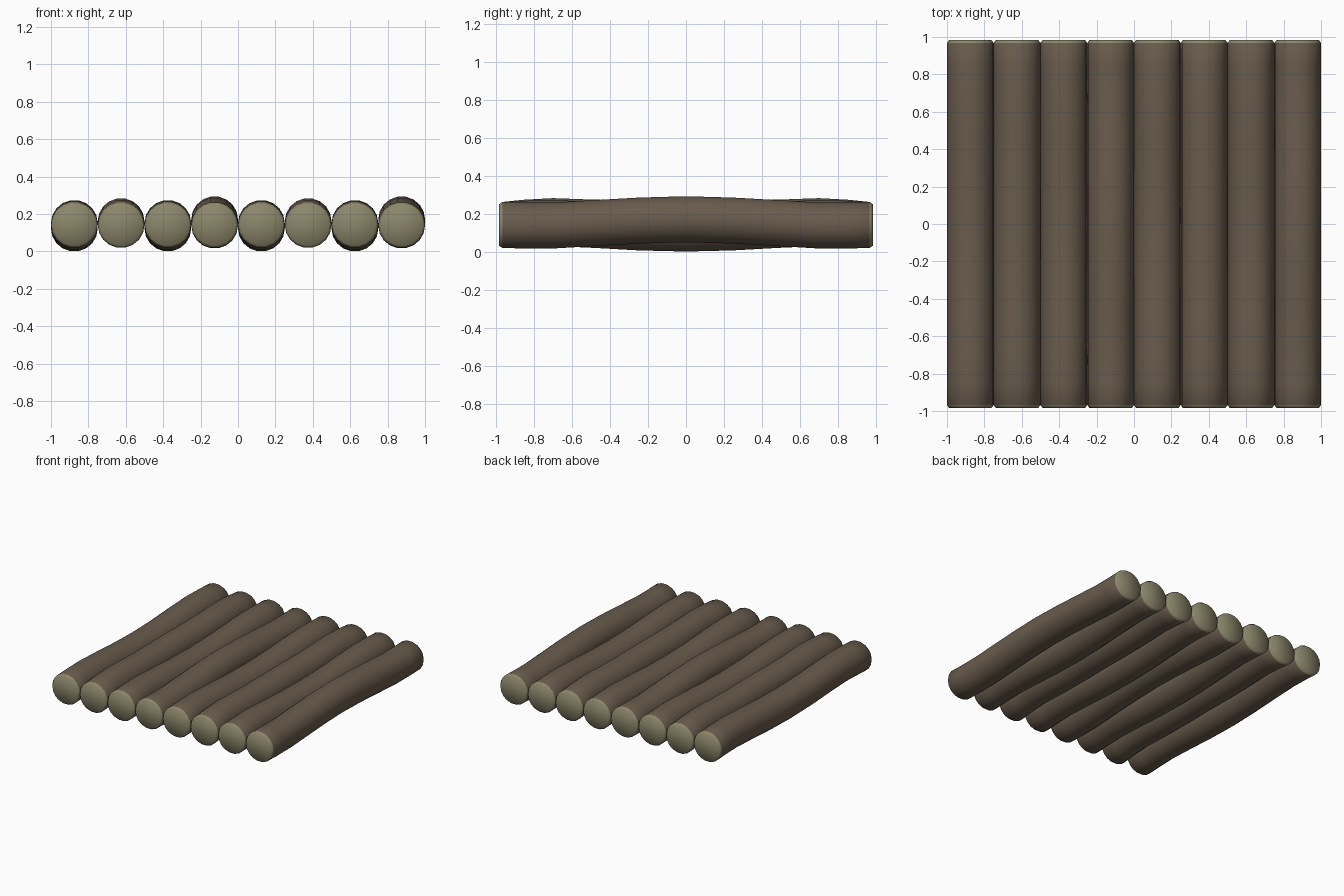
import bpy
import bmesh
import math

cube = bpy.data.objects.get("Cube")
if cube:
    bpy.data.objects.remove(cube)


def make_material(name, rgb):
    mat = bpy.data.materials.new(name)
    mat.use_nodes = True
    colour = (*rgb, 1.0)
    mat.diffuse_color = colour
    mat.node_tree.nodes["Principled BSDF"].inputs["Base Color"].default_value = colour
    return mat


bark = make_material("brown_bark", (0.14, 0.105, 0.072))
cut_wood = make_material("pale_cut_wood", (0.26, 0.24, 0.145))

SIDES = 18
LOGS = 8
SPACING = 0.25
MID_Z = 0.142
RADIUS_X, RADIUS_Z = 0.125, 0.123
RIM_Y, END_Y = 0.968, 0.985

# Bend of a log: height offset by distance from its middle
STATIONS = (0, 0.25, 0.48, 0.7, 0.85, RIM_Y, END_Y)
BENDS = {
    "sagging": (-0.019, -0.013, 0, 0.01, 0.006, 0, 0),
    "wavy": (0.012, 0.009, 0.012, 0.02, 0.012, 0, 0),
    "arched": (0.03, 0.023, 0.01, -0.003, -0.003, 0, 0),
}
ORDER = ("sagging", "wavy", "sagging", "arched")


def add_log(index):
    bm = bmesh.new()
    half = list(zip(STATIONS, BENDS[ORDER[index % len(ORDER)]]))
    path = [(-y, z) for y, z in reversed(half[1:])] + half

    # Rings along the log, narrowed at the two cut ends
    rings = []
    for y, dz in path:
        scale = 0.9 if abs(y) == END_Y else 1.0
        ring = []
        for k in range(SIDES):
            a = math.tau * k / SIDES
            ring.append(bm.verts.new((scale * RADIUS_X * math.cos(a), y,
                                      dz + scale * RADIUS_Z * math.sin(a))))
        rings.append(ring)

    # Bark sides, with the chamfered rims in the cut colour
    last = len(rings) - 2
    for i in range(len(rings) - 1):
        for k in range(SIDES):
            n = (k + 1) % SIDES
            face = bm.faces.new((rings[i][k], rings[i][n],
                                 rings[i + 1][n], rings[i + 1][k]))
            face.material_index = 1 if i in (0, last) else 0

    # Cut ends
    for ring in (rings[0], rings[-1]):
        centre = bm.verts.new((0, ring[0].co.y, 0))
        for k in range(SIDES):
            face = bm.faces.new((centre, ring[k], ring[(k + 1) % SIDES]))
            face.material_index = 1

    bmesh.ops.recalc_face_normals(bm, faces=bm.faces)
    for face in bm.faces:
        face.smooth = True
    name = f"log_{index + 1}"
    mesh = bpy.data.meshes.new(name)
    bm.to_mesh(mesh)
    bm.free()
    mesh.materials.append(bark)
    mesh.materials.append(cut_wood)
    obj = bpy.data.objects.new(name, mesh)
    obj.location = ((index - (LOGS - 1) / 2) * SPACING, 0, MID_Z)
    bpy.context.collection.objects.link(obj)


for i in range(LOGS):
    add_log(i)
